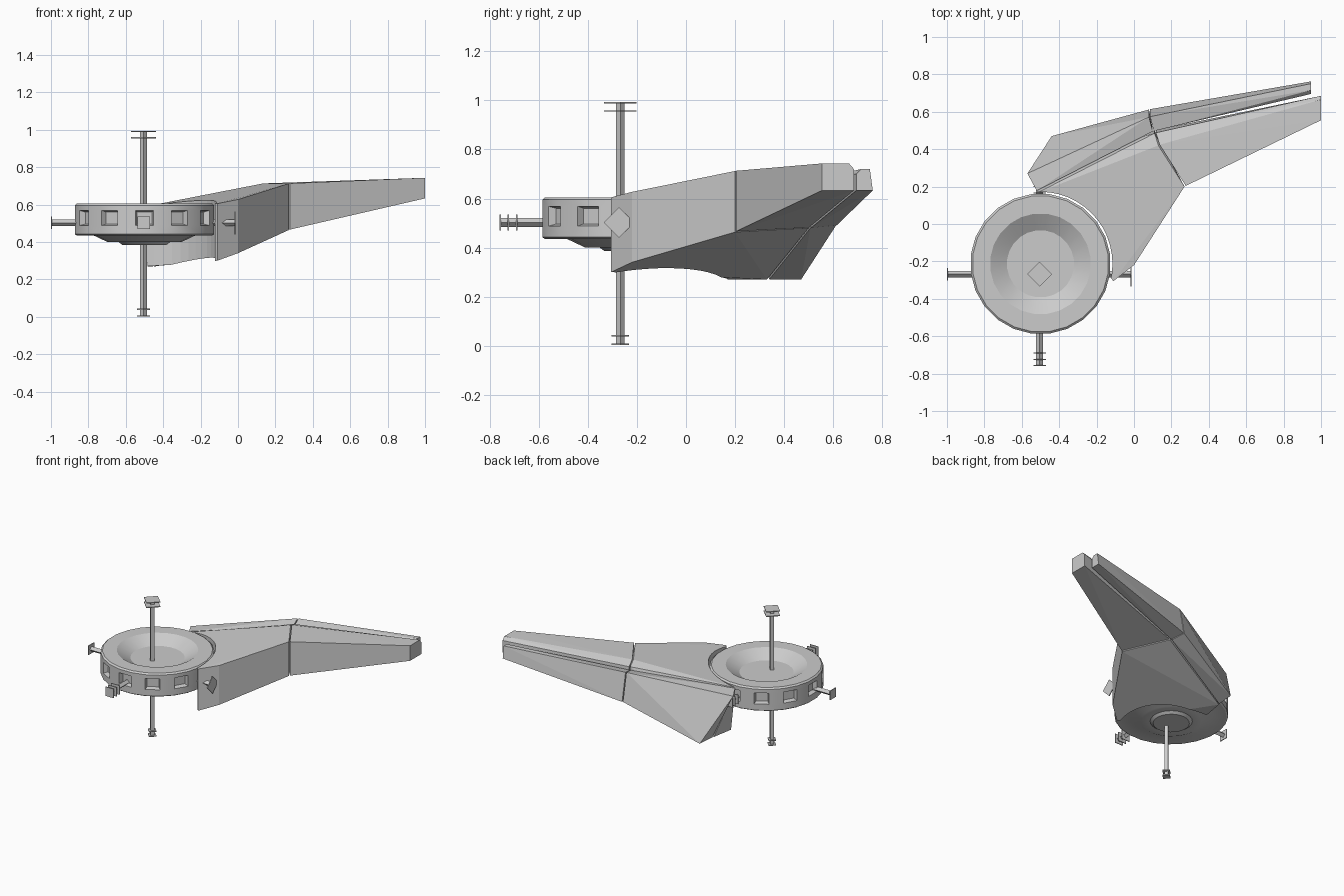
import bpy, bmesh, math
from mathutils import Vector, Matrix

if "Cube" in bpy.data.objects:
    bpy.data.objects.remove(bpy.data.objects["Cube"])

grey = bpy.data.materials.new("hull_grey")
grey.diffuse_color = (0.6, 0.6, 0.6, 1)
grey.use_nodes = True
grey.node_tree.nodes["Principled BSDF"].inputs["Base Color"].default_value = grey.diffuse_color
CX, CY = -0.5, -0.213      # disc centre
AX, AY, AZ = -0.505, -0.268, 0.502  # antenna crossing


def finish(name, bm, smooth=None):
    bmesh.ops.recalc_face_normals(bm, faces=bm.faces[:])
    me = bpy.data.meshes.new(name)
    bm.to_mesh(me)
    bm.free()
    me.materials.append(grey)
    ob = bpy.data.objects.new(name, me)
    bpy.context.collection.objects.link(ob)
    if smooth:
        bpy.ops.object.select_all(action='DESELECT')
        bpy.context.view_layer.objects.active = ob
        ob.select_set(True)
        bpy.ops.object.shade_smooth_by_angle(angle=math.radians(smooth))
    return ob


def hull(name, pts):
    """Solid block spanning a few corner points."""
    bm = bmesh.new()
    for p in pts:
        bm.verts.new(p)
    r = bmesh.ops.convex_hull(bm, input=bm.verts[:])
    junk = [v for v in r["geom_interior"] if isinstance(v, bmesh.types.BMVert)]
    bmesh.ops.delete(bm, geom=junk, context='VERTS')
    bmesh.ops.dissolve_limit(bm, angle_limit=0.01, verts=bm.verts[:], edges=bm.edges[:])
    return finish(name, bm)


def prism(name, start, end, radius, turn=0.0):
    """Square bar or plate between two points."""
    a, b = Vector(start), Vector(end)
    d = b - a
    bm = bmesh.new()
    bmesh.ops.create_cone(bm, cap_ends=True, segments=4, radius1=radius, radius2=radius, depth=d.length)
    rot = {0: Matrix.Rotation(math.pi / 2, 4, 'Y'), 1: Matrix.Rotation(math.pi / 2, 4, 'X'), 2: Matrix()}
    axis = max(range(3), key=lambda i: abs(d[i]))
    m = Matrix.Translation((a + b) / 2) @ rot[axis] @ Matrix.Rotation(turn, 4, 'Z')
    bmesh.ops.transform(bm, matrix=m, verts=bm.verts[:])
    return finish(name, bm)


# Round disc with dished top and stepped underside
profile = [(0.18, .55), (.27, .605), (.365, .605), (.376, .595), (.376, .568), (.376, .488),
           (.376, .442), (.366, .435), (.275, .435), (.2, .40), (.14, .40), (.12, .385)]
N = 24
bm = bmesh.new()
rings = []
for r, z in profile:
    rings.append([bm.verts.new((CX + r * math.cos((i + .5) * 2 * math.pi / N),
                                CY + r * math.sin((i + .5) * 2 * math.pi / N), z)) for i in range(N)])
windows = []
for k in range(len(rings) - 1):
    for i in range(N):
        j = (i + 1) % N
        f = bm.faces.new((rings[k][i], rings[k][j], rings[k + 1][j], rings[k + 1][i]))
        if k == 4 and i % 2 == 1:
            windows.append(f)
bm.faces.new(rings[0])
bm.faces.new(rings[-1])
bmesh.ops.recalc_face_normals(bm, faces=bm.faces[:])
# Recessed windows around the rim
for f in windows:
    n = f.normal.copy()
    out = bmesh.ops.extrude_discrete_faces(bm, faces=[f])["faces"][0]
    c = out.calc_center_median()
    for v in out.verts:
        v.co = c + (v.co - c) * 0.8 - n * 0.03
finish("disc", bm, 30)

# Inner body wrapping the disc
body = hull("inner_body", [
    (-.11, -.305, .30), (-.11, -.305, .605), (0, -.22, .34), (0, -.22, .627),
    (.27, .20, .463), (.27, .20, .712), (.13, .42, .712), (.11, .485, .69), (.11, .50, .48),
    (-.52, .165, .585), (-.485, .16, .27), (-.455, .33, .27)])
bm = bmesh.new()
bmesh.ops.create_cone(bm, cap_ends=True, segments=48, radius1=.385, radius2=.385, depth=2)
bmesh.ops.translate(bm, vec=(CX, CY, .5), verts=bm.verts[:])
cutter = finish("disc_clearance_cutter", bm)
cutter.hide_render = True
cutter.hide_set(True)
cut = body.modifiers.new("clearance", 'BOOLEAN')
cut.operation = 'DIFFERENCE'
cut.object = cutter
cut.solver = 'EXACT'

# Inner arm reaching to the tip
hull("inner_arm", [
    (.277, .204, .466), (.277, .204, .713), (.137, .424, .713), (.117, .488, .69), (.117, .502, .482),
    (1, .555, .633), (1, .555, .743), (1, .665, .743), (1, .685, .72), (1, .685, .633)])

# Outer shell strip: flared rear panel and slim arm rail
joint = [(.10, .495, .672), (.08, .572, .69), (.08, .612, .49), (.10, .508, .48)]
hull("outer_panel", joint + [(-.52, .178, .585), (-.57, .27, .575), (-.44, .47, .27), (-.45, .34, .27)])
hull("outer_rail", [(x + .006, y + .002, z) for x, y, z in joint] + [
    (.945, .695, .70), (.945, .715, .72), (.945, .75, .72), (.945, .762, .633), (.945, .695, .633)])

# Antenna bars along the three axes
prism("vertical_bar", (AX, AY, .003), (AX, AY, .99), .018)
prism("cross_bar", (-1, AY, AZ), (-.015, AY, AZ), .018)
prism("long_bar", (AX, -.755, AZ), (AX, .23, AZ), .018)

# End plates on the antenna bars
T = .003
for z, r in ((.99, .066), (.957, .066), (.04, .035), (.005, .035)):
    prism("vertical_plate", (AX, AY, z - T), (AX, AY, z + T), r)
for y in (-.757, -.725, -.69, .165, .2, .23):
    prism("long_plate", (AX, y - T, AZ), (AX, y + T, AZ), .047, math.pi / 4)
prism("left_plate", (-1, AY, AZ), (-.994, AY, AZ), .047, math.pi / 4)
prism("right_plate", (-.019, AY - .005, AZ), (-.013, AY - .005, AZ), .062)
